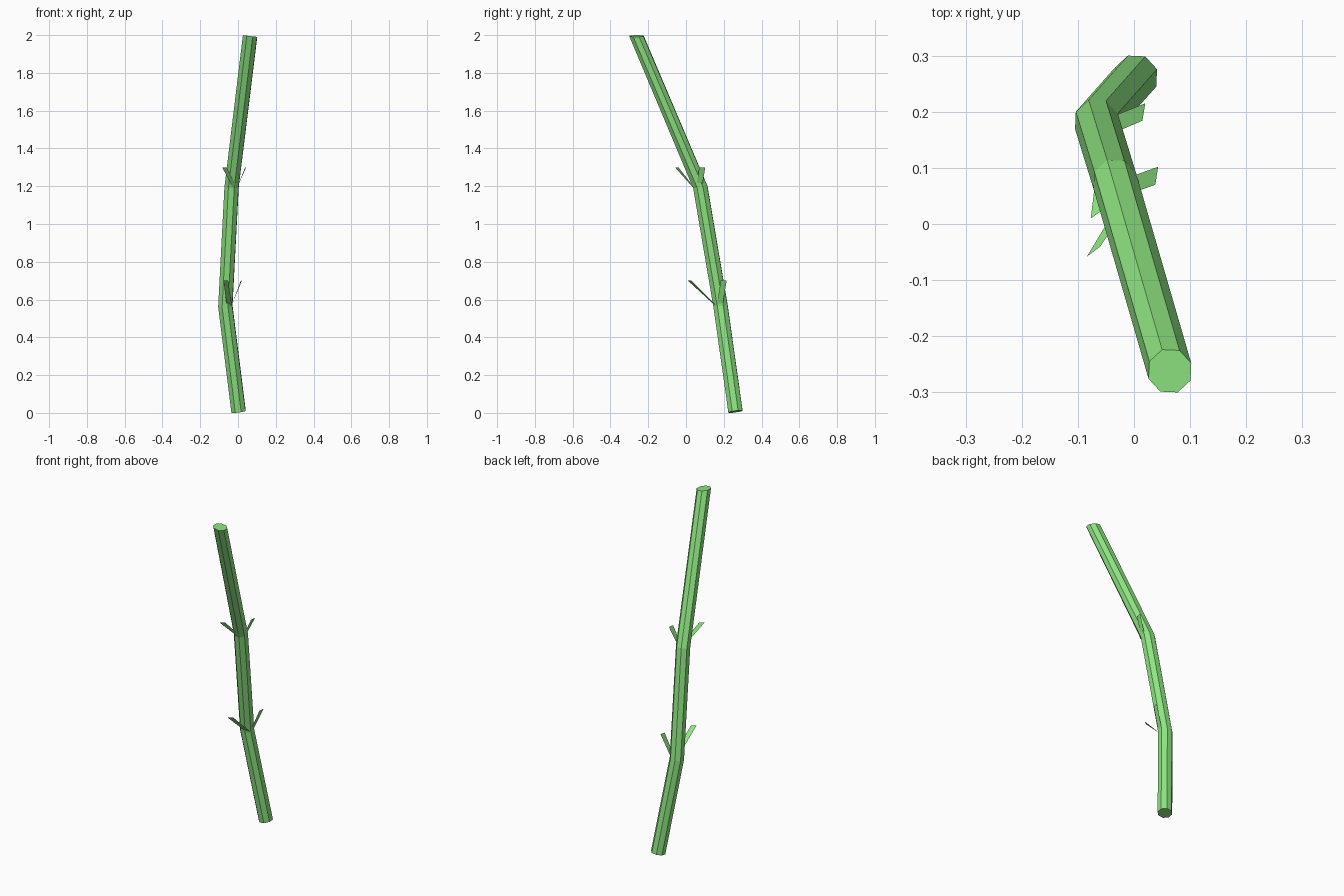
import bpy
from math import cos, sin, radians

if "Cube" in bpy.data.objects:
    bpy.data.objects.remove(bpy.data.objects["Cube"])

mat = bpy.data.materials.new("stem_green")
mat.diffuse_color = (0.27, 0.78, 0.22, 1)
mat.use_nodes = True
mat.node_tree.nodes["Principled BSDF"].inputs["Base Color"].default_value = mat.diffuse_color


def make(name, verts, faces):
    mesh = bpy.data.meshes.new(name)
    mesh.from_pydata(verts, [], faces)
    mesh.materials.append(mat)
    obj = bpy.data.objects.new(name, mesh)
    bpy.context.collection.objects.link(obj)
    return obj


# Bent stem: ring centre (x, y, z) and ring tilt along x and y
N, R = 8, 0.0405
rings = [
    (0.003, 0.262, 0.007, 0.12, 0.13),
    (-0.067, 0.183, 0.565, 0.06, 0.12),
    (-0.034, 0.076, 1.195, 0.0, 0.14),
    (0.064, -0.262, 1.995, -0.12, 0.0),
]
verts = []
for x, y, z, tx, ty in rings:
    for k in range(N):
        a = radians(20 + 360 * k / N)
        dx, dy = R * cos(a), R * sin(a)
        verts.append((x + dx, y + dy, z + tx * dx + ty * dy))
faces = [tuple(reversed(range(N))), tuple(range(3 * N, 4 * N))]
for r in range(3):
    for k in range(N):
        j = (k + 1) % N
        faces.append((r * N + k, r * N + j, (r + 1) * N + j, (r + 1) * N + k))
make("stem", verts, faces)

# Flat leaf strips in pairs at the two joints: base edge, then tip edge
leaves = {
    "lower_side_leaf": [(-0.035, 0.163, 0.565), (-0.035, 0.193, 0.565),
                        (0.02, 0.215, 0.70), (0.015, 0.184, 0.70)],
    "lower_front_leaf": [(-0.06, 0.152, 0.57), (-0.032, 0.165, 0.565),
                         (-0.052, 0.028, 0.70), (-0.077, 0.010, 0.70)],
    "upper_side_leaf": [(-0.004, 0.055, 1.195), (-0.004, 0.085, 1.195),
                        (0.043, 0.102, 1.30), (0.038, 0.070, 1.30)],
    "upper_front_leaf": [(-0.028, 0.035, 1.195), (-0.004, 0.046, 1.19),
                         (-0.060, -0.040, 1.30), (-0.084, -0.058, 1.30)],
}
for name, quad in leaves.items():
    make(name, quad, [(0, 1, 2, 3)])
